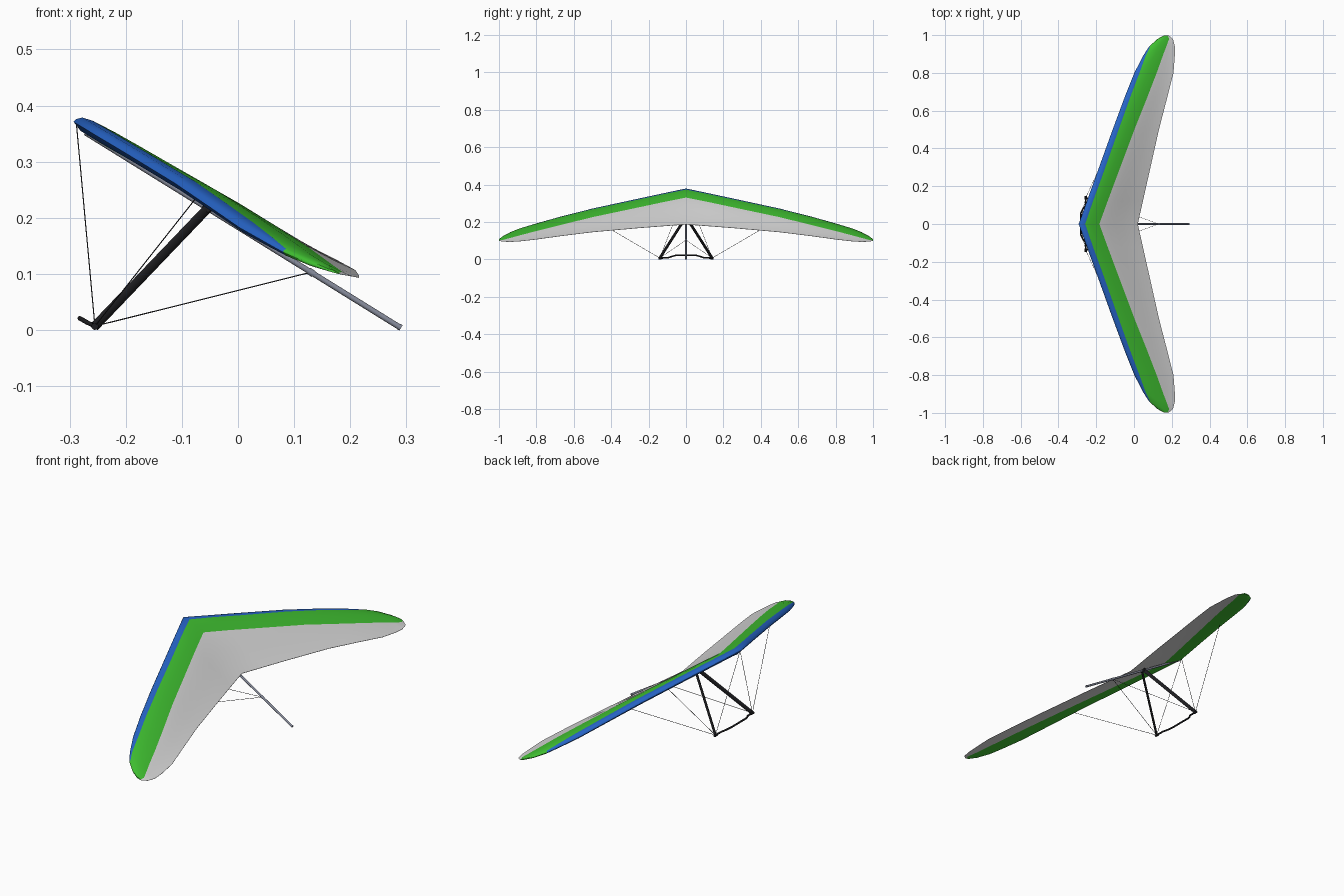
import bpy, bmesh, math
from mathutils import Vector, Matrix

if "Cube" in bpy.data.objects:
    bpy.data.objects.remove(bpy.data.objects["Cube"])


def material(name, rgb):
    m = bpy.data.materials.new(name)
    m.diffuse_color = (*rgb, 1)
    m.use_nodes = True
    m.node_tree.nodes["Principled BSDF"].inputs["Base Color"].default_value = m.diffuse_color
    return m


BLUE = material("blue_cloth", (0.02, 0.13, 0.58))
GREEN = material("green_cloth", (0.05, 0.52, 0.03))
WHITE = material("white_cloth", (0.68, 0.68, 0.68))
BLACK = material("black_tube", (0.012, 0.012, 0.014))
METAL = material("grey_metal", (0.24, 0.26, 0.33))
WIRE = material("dark_wire", (0.04, 0.04, 0.045))


def finish(name, bm, mats, angle=40):
    bmesh.ops.recalc_face_normals(bm, faces=bm.faces)
    me = bpy.data.meshes.new(name)
    bm.to_mesh(me)
    bm.free()
    ob = bpy.data.objects.new(name, me)
    bpy.context.collection.objects.link(ob)
    for m in mats:
        me.materials.append(m)
    bpy.ops.object.select_all(action='DESELECT')
    ob.select_set(True)
    bpy.context.view_layer.objects.active = ob
    bpy.ops.object.shade_smooth_by_angle(angle=math.radians(angle))
    return ob


def rod(name, a, b, r, mat, deep=1.0, sides=12):
    """Tube from a to b; deep stretches the section fore and aft."""
    a, b = Vector(a), Vector(b)
    d = b - a
    bm = bmesh.new()
    mtx = (Matrix.Translation((a + b) / 2)
           @ d.to_track_quat('Z', 'Y').to_matrix().to_4x4()
           @ Matrix.Diagonal((1, deep, 1, 1)))
    bmesh.ops.create_cone(bm, cap_ends=True, segments=sides, radius1=r,
                          radius2=r, depth=d.length, matrix=mtx)
    return finish(name, bm, [mat])


# Sail stations: y, x lead, x trail, z lead, z trail, thickness, blue end, green end
STATIONS = [
    (0.00, -0.293, 0.020, 0.371, 0.186, 0.025, 0.11, 0.35),
    (0.12, -0.250, 0.047, 0.345, 0.177, 0.025, 0.11, 0.37),
    (0.25, -0.203, 0.076, 0.317, 0.167, 0.024, 0.12, 0.40),
    (0.50, -0.113, 0.132, 0.262, 0.145, 0.023, 0.13, 0.47),
    (0.67, -0.050, 0.176, 0.219, 0.124, 0.021, 0.13, 0.53),
    (0.80, 0.002, 0.209, 0.183, 0.106, 0.019, 0.13, 0.57),
    (0.89, 0.048, 0.216, 0.157, 0.096, 0.016, 0.08, 0.62),
    (0.94, 0.080, 0.216, 0.139, 0.093, 0.013, 0.04, 0.67),
    (0.98, 0.125, 0.206, 0.119, 0.095, 0.009, 0.04, 0.75),
    (0.999, 0.160, 0.183, 0.107, 0.099, 0.004, 0.04, 0.80),
]
CAMBER = [(0, 0), (0.02, 0.4), (0.05, 0.68), (0.1, 0.88), (0.22, 1), (0.35, 0.97),
          (0.5, 0.78), (0.65, 0.5), (0.8, 0.24), (0.9, 0.12), (1, 0.05)]


def camber(f):
    for (a, u), (b, v) in zip(CAMBER, CAMBER[1:]):
        if f <= b:
            return u + (v - u) * (f - a) / (b - a)
    return CAMBER[-1][1]


def section(s):
    """Closed aerofoil loop: top from nose to tail, then underside back."""
    y, x0, x1, z0, z1, t, fb, fg = s
    top = [0, fb * 0.15, fb * 0.45, fb, (fb + fg) / 2, fg]
    top += [fg + (1 - fg) * k for k in (0.2, 0.4, 0.6, 0.8, 1)]
    under = [(1, 0), (fg + (1 - fg) * 0.5, 0.0), (fg, -0.12),
             (0.18, -0.38), (0.04, -0.35)]
    pts = [(f, camber(f)) for f in top] + under
    return [(x0 + (x1 - x0) * f, y, z0 + (z1 - z0) * f + h * t) for f, h in pts]


# Sail: half wing lofted from the sections, coloured in spanwise bands
bm = bmesh.new()
rings = [[bm.verts.new(p) for p in section(s)] for s in STATIONS]
n = len(rings[0])
for j, (ra, rb) in enumerate(zip(rings, rings[1:])):
    for i in range(n):
        k = (i + 1) % n
        f = bm.faces.new((ra[i], ra[k], rb[k], rb[i]))
        if i < 3 or i == n - 1:
            f.material_index = 0 if STATIONS[j][0] < 0.93 else 1
        elif i < 5 or i >= 13:
            f.material_index = 1
        else:
            f.material_index = 2
tip = bm.faces.new(rings[-1])
tip.material_index = 1
root = bm.faces.new(rings[0])      # gives recalc a closed shell, then removed
bmesh.ops.recalc_face_normals(bm, faces=bm.faces)
bmesh.ops.delete(bm, geom=[root], context='FACES_ONLY')
for v in rings[0]:
    v.co.y = 0
# mirror to the other half and weld along the keel
geom = bm.verts[:] + bm.edges[:] + bm.faces[:]
bmesh.ops.mirror(bm, geom=geom, axis='Y', merge_dist=0.0005)
finish("sail", bm, [BLUE, GREEN, WHITE], 50)

# Keel tube running from the nose to the tail
rod("keel_tube", (-0.272, 0, 0.352), (0.289, 0, 0.0045), 0.005, METAL, 1, 16)
rod("tail_cap", (0.286, 0, 0.0065), (0.2905, 0, 0.0038), 0.0056, METAL, 1, 16)

# Control frame, rigging and fittings on both sides
for side, s in (("left", -1), ("right", 1)):
    corner = (-0.255, 0.14 * s, 0.007)
    rod(side + "_upright", corner, (-0.053, 0.006 * s, 0.218), 0.0048, BLACK, 1.9)
    rod(side + "_corner_fitting", (-0.255, 0.131 * s, 0.0065),
        (-0.255, 0.147 * s, 0.0065), 0.0063, BLACK)
    rod(side + "_nose_wire", corner, (-0.288, 0, 0.368), 0.001, WIRE, 1, 6)
    rod(side + "_tail_wire", corner, (0.13, 0, 0.103), 0.001, WIRE, 1, 6)
    rod(side + "_side_wire", corner, (-0.075, 0.53 * s, 0.235), 0.001, WIRE, 1, 6)

rod("apex_bracket", (-0.056, -0.013, 0.217), (-0.056, 0.013, 0.217), 0.008, BLACK)
rod("tail_wire_clamp", (0.125, 0, 0.106), (0.135, 0, 0.0998), 0.0062, METAL)

# Base bar: bent forward and up in the middle
half = [(-0.255, 0.14, 0.007), (-0.257, 0.098, 0.008),
        (-0.268, 0.084, 0.013), (-0.282, 0.056, 0.021)]
path = [(x, -y, z) for x, y, z in half] + half[::-1]
cu = bpy.data.curves.new("base_bar", 'CURVE')
cu.dimensions = '3D'
cu.bevel_depth = 0.0042
cu.bevel_resolution = 2
cu.use_fill_caps = True
sp = cu.splines.new('POLY')
sp.points.add(len(path) - 1)
for p, co in zip(sp.points, path):
    p.co = (*co, 1)
cu.materials.append(BLACK)
bpy.context.collection.objects.link(bpy.data.objects.new("base_bar", cu))
